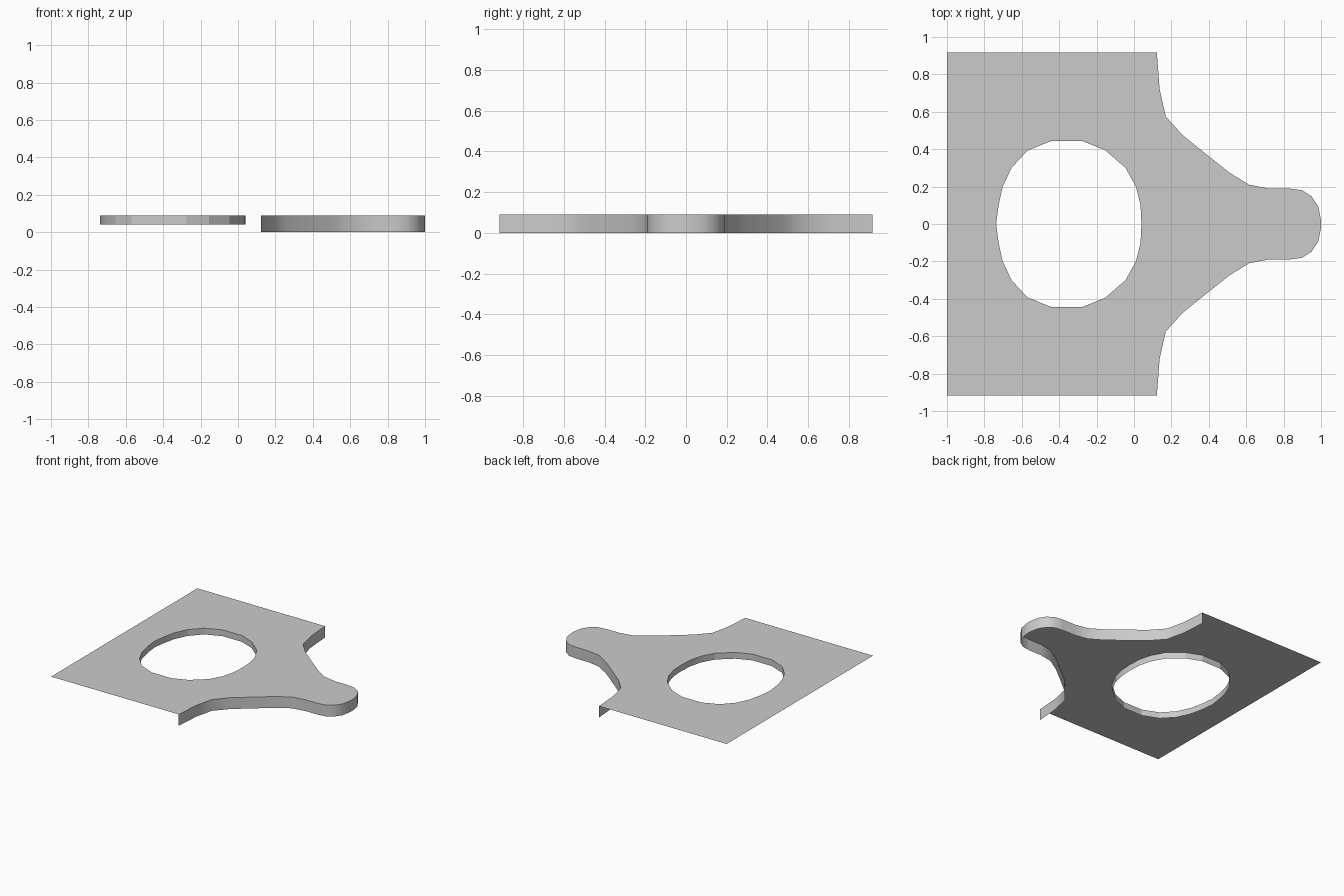
import bpy, bmesh, math

if "Cube" in bpy.data.objects:
    bpy.data.objects.remove(bpy.data.objects["Cube"])

TOP, RIM_BOTTOM, HOLE_BOTTOM = 0.09, 0.0, 0.04

# Half outlines (y >= 0), mirrored across y = 0
edge_half = [(0.122, 0.918), (0.137, 0.72), (0.17, 0.575), (0.26, 0.475),
             (0.39, 0.37), (0.51, 0.275), (0.615, 0.21), (0.72, 0.19),
             (0.83, 0.19), (0.90, 0.18), (0.95, 0.147), (0.985, 0.095), (0.998, 0.03)]
hole_half = [(0.035, 0.10), (0.01, 0.20), (-0.045, 0.30), (-0.155, 0.395),
             (-0.275, 0.443), (-0.445, 0.443), (-0.57, 0.392), (-0.655, 0.30),
             (-0.702, 0.20), (-0.724, 0.10)]


def mirrored(pts):
    return [(x, -y) for x, y in reversed(pts)]


edge = edge_half + [(1.0, 0)] + mirrored(edge_half)
hole = [(0.04, 0)] + hole_half + [(-0.737, 0)] + mirrored(hole_half)
outline = edge + [(-1, -0.918), (-1, 0.918)]


def finish(bm, name):
    mesh = bpy.data.meshes.new(name)
    bm.to_mesh(mesh)
    bm.free()
    obj = bpy.data.objects.new(name, mesh)
    bpy.context.collection.objects.link(obj)
    bpy.ops.object.select_all(action='DESELECT')
    obj.select_set(True)
    bpy.context.view_layer.objects.active = obj
    return obj


def wall(name, pts, bottom, closed, angle):
    bm = bmesh.new()
    hi = [bm.verts.new((x, y, TOP)) for x, y in pts]
    lo = [bm.verts.new((x, y, bottom)) for x, y in pts]
    n = len(pts)
    for i in range(n if closed else n - 1):
        j = (i + 1) % n
        bm.faces.new((hi[i], hi[j], lo[j], lo[i]))
    finish(bm, name)
    bpy.ops.object.shade_smooth_by_angle(angle=math.radians(angle))


# Flat top sheet with the opening
bm = bmesh.new()
edges = []
for loop in (outline, hole):
    vs = [bm.verts.new((x, y, TOP)) for x, y in loop]
    edges += [bm.edges.new((vs[i - 1], vs[i])) for i in range(len(vs))]
bmesh.ops.triangle_fill(bm, edges=edges, use_beauty=True, use_dissolve=False, normal=(0, 0, 1))
for f in bm.faces:
    f.normal_update()
    if f.normal.z < 0:
        f.normal_flip()
finish(bm, "top_plate")

# Skirt hanging from the curved edge, and short collar inside the opening
wall("edge_skirt", edge, RIM_BOTTOM, False, 35)
wall("hole_collar", list(reversed(hole)), HOLE_BOTTOM, True, 15)
